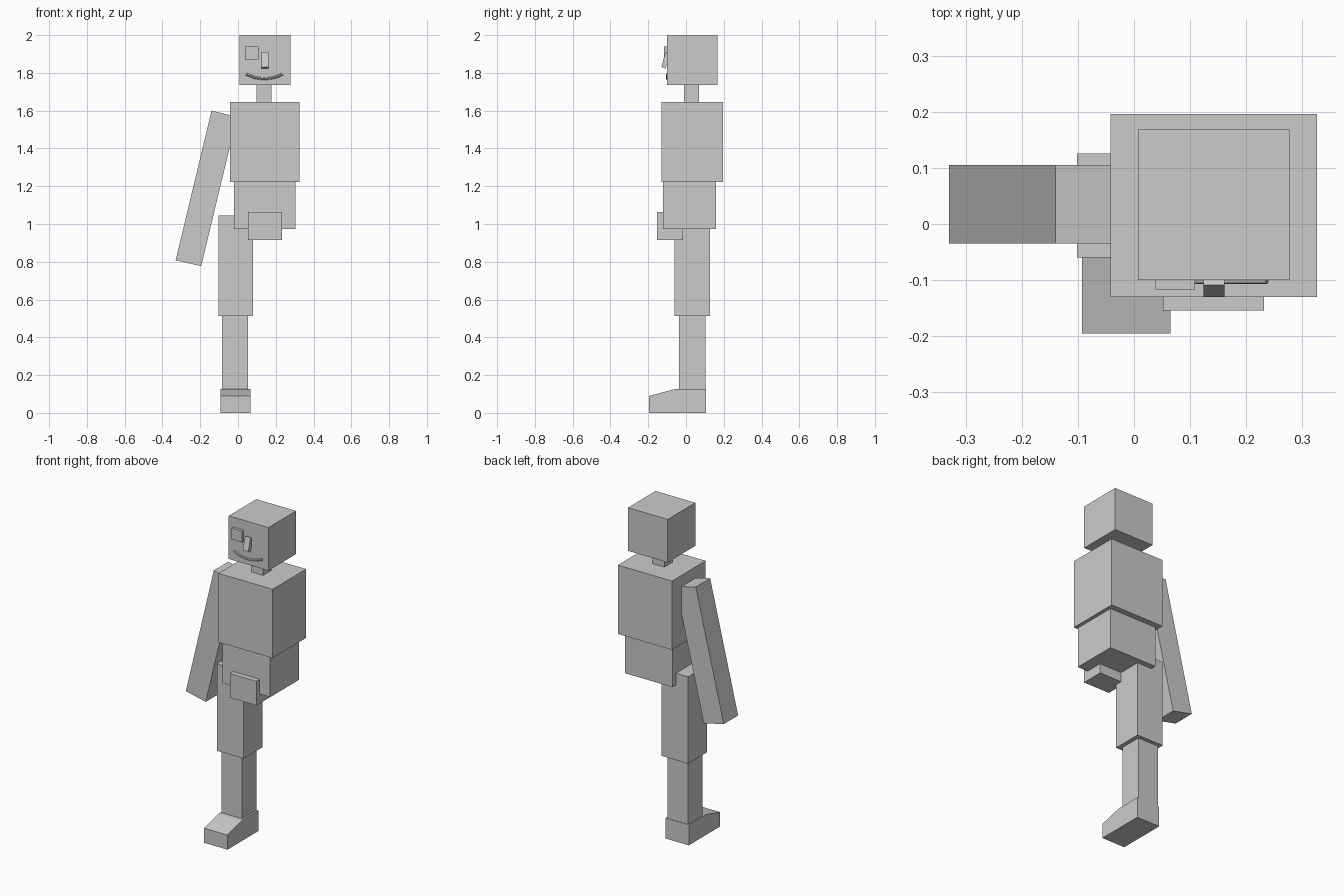
import bpy
import math

if "Cube" in bpy.data.objects:
    bpy.data.objects.remove(bpy.data.objects["Cube"], do_unlink=True)

GREY = (0.6, 0.6, 0.6, 1)
grey = bpy.data.materials.new("plain grey")
grey.use_nodes = True
grey.diffuse_color = GREY
grey.node_tree.nodes["Principled BSDF"].inputs["Base Color"].default_value = GREY


def prism(name, profile, axis, lo, hi):
    """Extrude a closed profile along x (profile is y, z) or y (profile is x, z)."""
    def place(p, d):
        return (d, p[0], p[1]) if axis == "x" else (p[0], d, p[1])

    n = len(profile)
    verts = [place(p, lo) for p in profile] + [place(p, hi) for p in profile]
    faces = [tuple(range(n))[::-1], tuple(range(n, 2 * n))]
    faces += [(i, (i + 1) % n, n + (i + 1) % n, n + i) for i in range(n)]
    if axis == "y":
        faces = [f[::-1] for f in faces]
    mesh = bpy.data.meshes.new(name)
    mesh.from_pydata(verts, [], faces)
    mesh.materials.append(grey)
    obj = bpy.data.objects.new(name, mesh)
    bpy.context.collection.objects.link(obj)
    return obj


def block(name, x, y, z):
    profile = [(y[0], z[0]), (y[1], z[0]), (y[1], z[1]), (y[0], z[1])]
    return prism(name, profile, "x", *x)


# Head and body
block("head", (0.007, 0.277), (-0.10, 0.168), (1.735, 2.0))
block("neck", (0.098, 0.178), (-0.01, 0.07), (1.645, 1.735))
block("chest", (-0.042, 0.326), (-0.13, 0.196), (1.222, 1.645))
block("abdomen", (-0.02, 0.304), (-0.122, 0.16), (0.973, 1.222))
block("groin", (0.052, 0.232), (-0.154, -0.015), (0.915, 1.064))

# Leg and wedge-toed foot
block("thigh", (-0.102, 0.08), (-0.06, 0.126), (0.512, 1.046))
block("shin", (-0.086, 0.054), (-0.036, 0.103), (0.125, 0.512))
prism("foot", [(-0.195, 0), (0.106, 0), (0.106, 0.126), (-0.058, 0.126),
               (-0.195, 0.09)], "x", -0.093, 0.065)

# Arm swung out from the shoulder
prism("arm", [(-0.33, 0.808), (-0.195, 0.777), (-0.005, 1.567),
              (-0.14, 1.6)], "y", -0.035, 0.105)

# Face: square eye, tilted nose, curved smile
block("eye", (0.038, 0.109), (-0.117, -0.09), (1.87, 1.939))
prism("nose", [(-0.13, 1.832), (-0.108, 1.822), (-0.085, 1.901),
               (-0.109, 1.911)], "x", 0.124, 0.161)

curve = bpy.data.curves.new("smile", "CURVE")
curve.dimensions = "3D"
curve.bevel_depth = 0.007
curve.bevel_resolution = 2
curve.use_fill_caps = True
STEPS = 12
line = curve.splines.new("POLY")
line.points.add(STEPS)
for i, point in enumerate(line.points):
    t = 2 * i / STEPS - 1
    point.co = (0.14 + 0.097 * t, -0.10, 1.769 + 0.025 * t * t, 1)
curve.materials.append(grey)
smile = bpy.data.objects.new("smile", curve)
bpy.context.collection.objects.link(smile)
bpy.context.view_layer.objects.active = smile
smile.select_set(True)
bpy.ops.object.convert(target="MESH")
bpy.ops.object.shade_smooth_by_angle(angle=math.radians(40))
